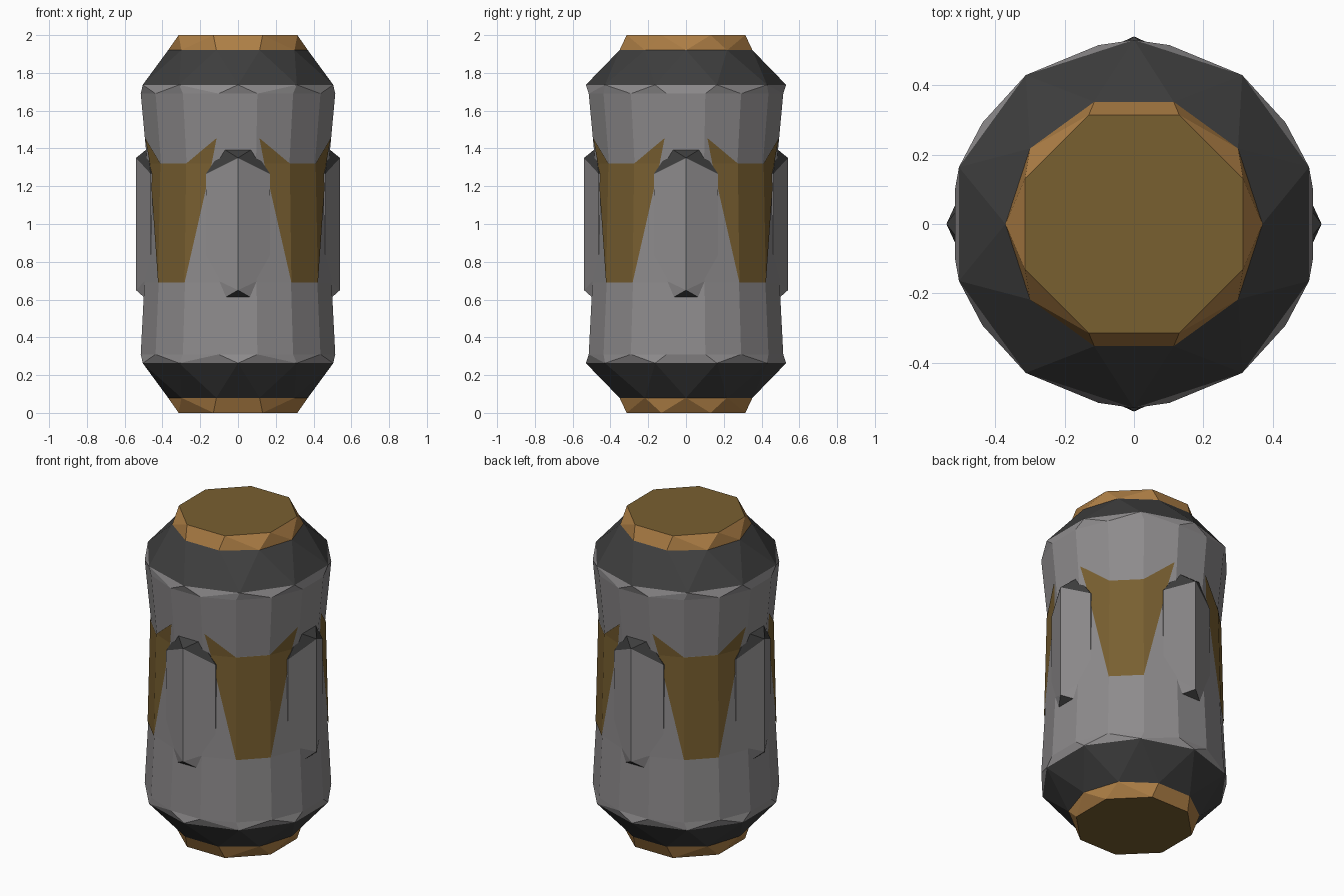
import bpy, bmesh, math
from mathutils import Matrix, Vector

if "Cube" in bpy.data.objects:
    bpy.data.objects.remove(bpy.data.objects["Cube"])


def material(name, rgb):
    m = bpy.data.materials.new(name)
    m.diffuse_color = (*rgb, 1)
    m.use_nodes = True
    m.node_tree.nodes["Principled BSDF"].inputs["Base Color"].default_value = m.diffuse_color
    return m


GREY = material("grey metal", (0.27, 0.26, 0.265))
DARK = material("dark metal", (0.048, 0.048, 0.048))
RIM = material("bright bronze", (0.42, 0.21, 0.06))
BRONZE = material("dull bronze", (0.19, 0.115, 0.03))


def finish(bm, name, mats):
    bmesh.ops.recalc_face_normals(bm, faces=bm.faces)
    mesh = bpy.data.meshes.new(name)
    bm.to_mesh(mesh)
    bm.free()
    for m in mats:
        mesh.materials.append(m)
    ob = bpy.data.objects.new(name, mesh)
    bpy.context.collection.objects.link(ob)
    return ob


def ring(bm, n, r, z, phase):
    return [bm.verts.new((r * math.cos(math.radians(phase) + math.tau * i / n),
                          r * math.sin(math.radians(phase) + math.tau * i / n), z))
            for i in range(n)]


def band(name, lower, upper, mats, keep_end=False):
    """Faceted band between two rings with different side counts."""
    bm = bmesh.new()
    ring(bm, *lower)
    ring(bm, *upper)
    bmesh.ops.convex_hull(bm, input=bm.verts)
    bm.normal_update()
    end_z = max(lower[2], upper[2], key=lambda z: abs(z - 1))
    inner = []
    for f in bm.faces:
        if abs(f.normal.z) > 0.999:
            if keep_end and abs(f.calc_center_median().z - end_z) < 0.001:
                f.material_index = 1
            else:
                inner.append(f)
    bmesh.ops.delete(bm, geom=inner, context='FACES')
    finish(bm, name, mats)


# Sixteen-sided waisted barrel
PROFILE = [(0.31, 0.525), (0.69, 0.505), (1.32, 0.49), (1.69, 0.525)]
bm = bmesh.new()
rings = [ring(bm, 16, r, z, 11.25) for z, r in PROFILE]
for a, b in zip(rings, rings[1:]):
    for i in range(16):
        j = (i + 1) % 16
        bm.faces.new((a[i], a[j], b[j], b[i]))
finish(bm, "barrel", [GREY])

# Stepped ends: grey lip, dark shoulder, bronze cap
for name, z in (("top", lambda h: h), ("bottom", lambda h: 2 - h)):
    band(name + "_lip", (16, 0.525, z(1.69), 11.25), (10, 0.53, z(1.737), 90), [GREY])
    band(name + "_shoulder", (10, 0.53, z(1.737), 90), (10, 0.37, z(1.92), 0), [DARK])
    band(name + "_cap", (10, 0.37, z(1.92), 0), (8, 0.34, z(2.0), 22.5), [RIM, BRONZE], True)


def on_barrel(deg, z, lift=0.004):
    """Point on the flat barrel facet at an angle and height."""
    for (z0, r0), (z1, r1) in zip(PROFILE, PROFILE[1:]):
        if z0 <= z <= z1:
            r = r0 + (r1 - r0) * (z - z0) / (z1 - z0)
            break
    off = (deg + 11.25) % 22.5 - 11.25
    r = r * math.cos(math.radians(11.25)) / math.cos(math.radians(off)) + lift
    return Vector((r * math.cos(math.radians(deg)), r * math.sin(math.radians(deg)), z))


# Tapered bronze panels with two raised horns, one on each diagonal
for k in range(4):
    mid = 45 + 90 * k
    bm = bmesh.new()
    P = lambda d, z: bm.verts.new(on_barrel(mid + d, z))
    for s in (-1, 1):
        low, notch = P(s * 11.25, 0.69), P(s * 11.25, 1.32)
        edge, tip = P(s * 28.4, 1.32), P(s * 32, 1.455)
        bm.faces.new((low, edge, notch))
        bm.faces.new((notch, edge, tip))
    bm.faces.new([P(d, z) for d, z in ((-11.25, 0.69), (11.25, 0.69),
                                      (11.25, 1.32), (-11.25, 1.32))])
    bmesh.ops.remove_doubles(bm, verts=bm.verts, dist=0.0001)
    finish(bm, "bronze_panel", [BRONZE])

# Ridged grey ribs with dark sloping ends, one on each side
for k in range(4):
    bm = bmesh.new()
    pts = [(0, -0.54, 1.35), (0, -0.54, 0.65)]
    for s in (-1, 1):
        pts += [(s * 0.17, -0.462, 1.265), (s * 0.17, -0.462, 0.73),
                (s * 0.08, -0.478, 1.40), (s * 0.07, -0.495, 0.61),
                (s * 0.17, -0.40, 1.265), (s * 0.17, -0.40, 0.73),
                (s * 0.08, -0.40, 1.40), (s * 0.07, -0.40, 0.61)]
    for p in pts:
        bm.verts.new(p)
    bmesh.ops.convex_hull(bm, input=bm.verts)
    bm.normal_update()
    for f in bm.faces:
        f.material_index = int(abs(f.normal.z) > 0.2)
    bm.transform(Matrix.Rotation(math.pi / 2 * k, 4, 'Z'))
    finish(bm, "side_rib", [GREY, DARK])
